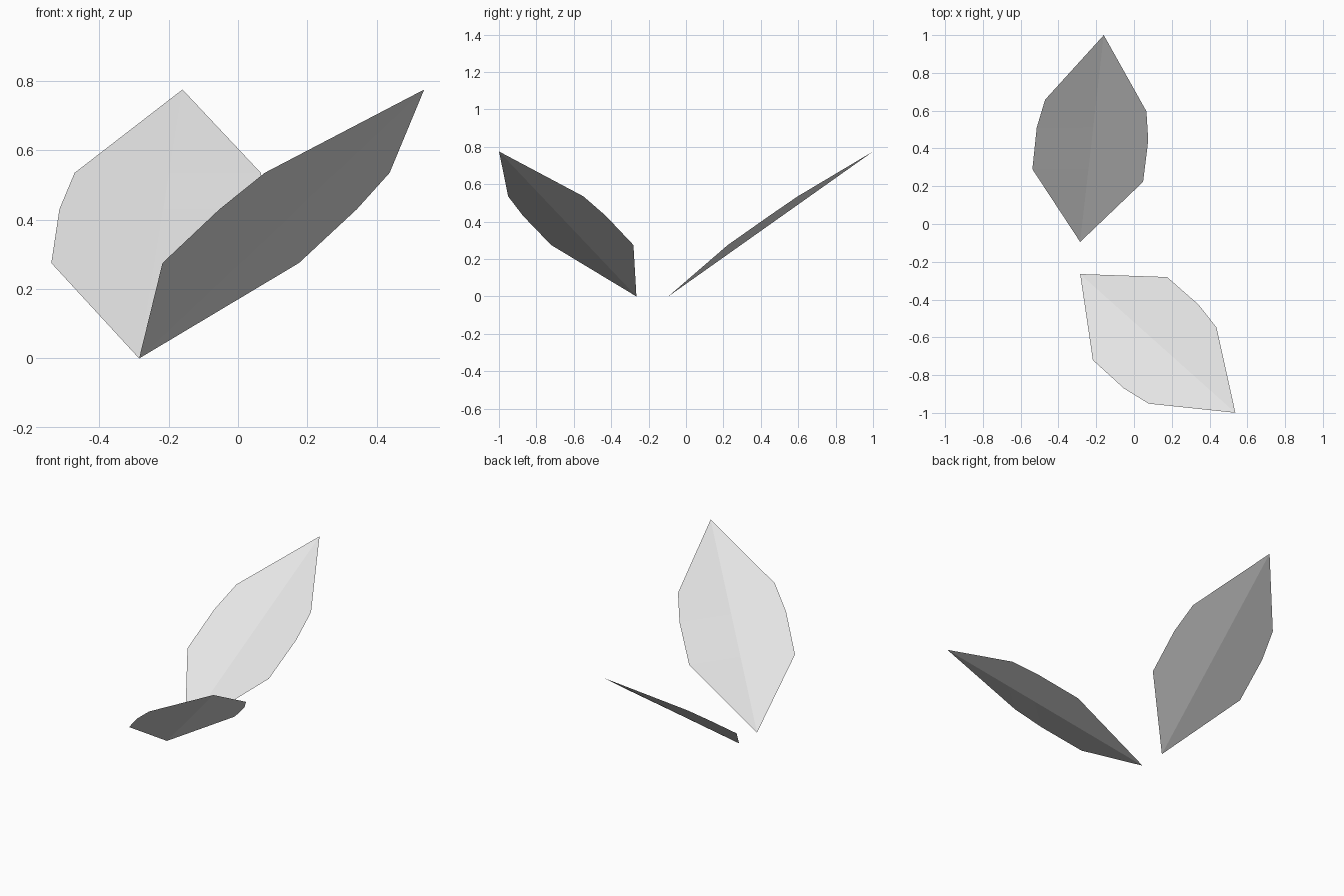
import bpy
import bmesh
import math
from mathutils import Vector

cube = bpy.data.objects.get("Cube")
if cube:
    bpy.data.objects.remove(cube)

# Plain light grey for both leaves
grey = bpy.data.materials.new("light grey")
grey.use_nodes = True
colour = (0.8, 0.8, 0.8, 1)
grey.diffuse_color = colour
grey.node_tree.nodes["Principled BSDF"].inputs["Base Color"].default_value = colour

RUN, RISE = 1.102, 0.775          # horizontal length and height of the midrib
# Rim stations: distance along the ground, half width, height
RIM = [(0.354, 0.295, 0.275), (0.576, 0.297, 0.43), (0.727, 0.27, 0.535)]


def make_leaf(name, base, heading):
    """Thin pointed leaf, folded along a straight midrib, rising from its base."""
    bm = bmesh.new()
    root = bm.verts.new((0, 0, 0))
    tip = bm.verts.new((RUN, 0, RISE))
    rib = [bm.verts.new((RUN * z / RISE, 0, z)) for _, _, z in RIM]
    spine = [root] + rib + [tip]
    for side in (-1, 1):
        rim = [bm.verts.new((s, side * w, z)) for s, w, z in RIM]
        edge = [root] + rim + [tip]
        for i in range(len(spine) - 1):
            corners = [spine[i], edge[i], edge[i + 1], spine[i + 1]]
            corners = list(dict.fromkeys(corners))   # ends become triangles
            if side > 0:
                corners.reverse()
            bm.faces.new(corners)
    # Keep the upper side of the leaf as the front of every face
    bm.normal_update()
    for face in bm.faces:
        if face.normal.z < 0:
            face.normal_flip()
    mesh = bpy.data.meshes.new(name)
    bm.to_mesh(mesh)
    bm.free()
    mesh.materials.append(grey)
    leaf = bpy.data.objects.new(name, mesh)
    leaf.location = Vector(base)
    leaf.rotation_euler.z = heading
    bpy.context.collection.objects.link(leaf)
    return leaf


# Two matching leaves spreading away from each other
make_leaf("back_leaf", (-0.285, -0.095, 0), math.atan2(1.095, 0.125))
make_leaf("front_leaf", (-0.285, -0.265, 0), math.atan2(-0.733, 0.82))
